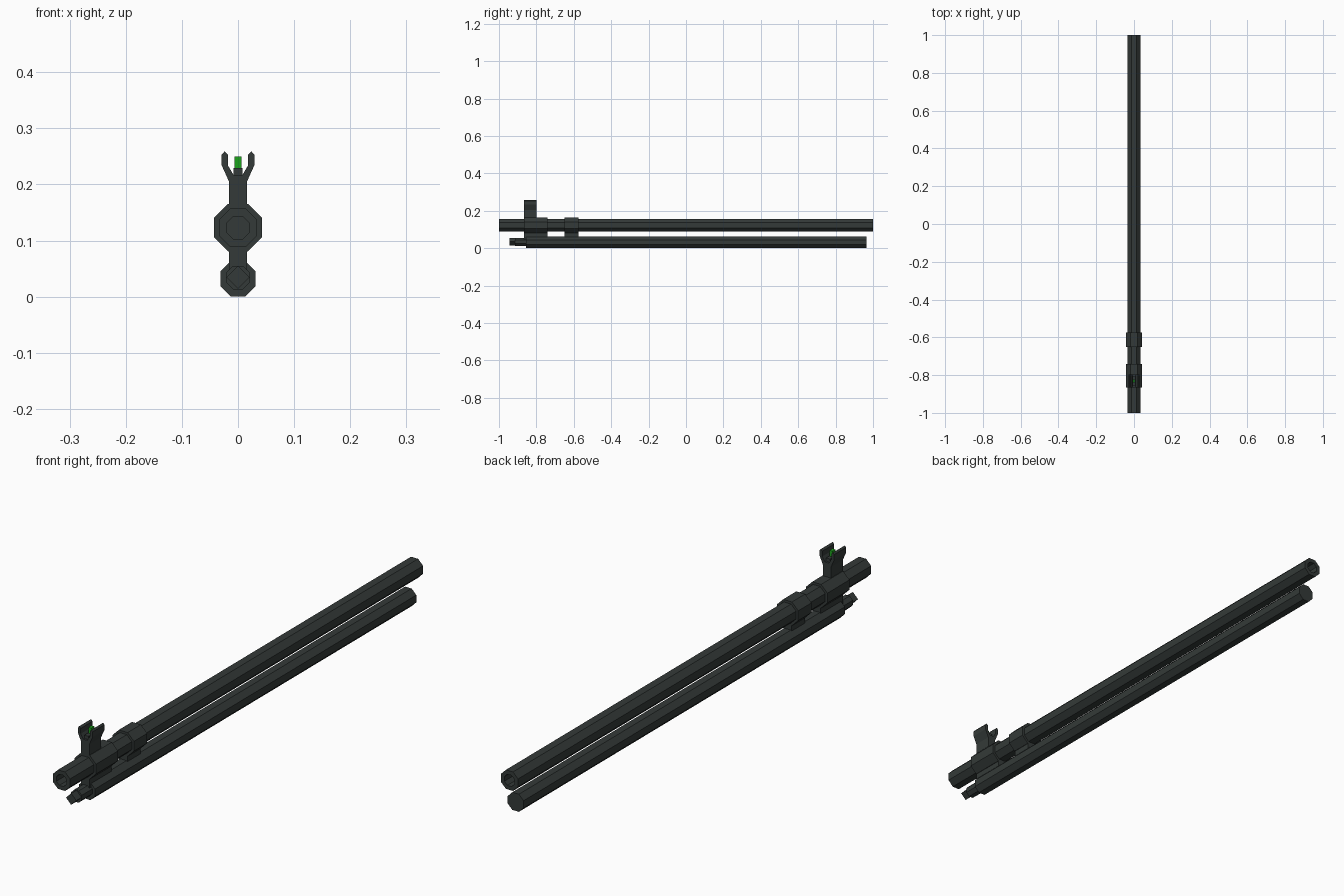
import bpy, bmesh, math

if "Cube" in bpy.data.objects:
    bpy.data.objects.remove(bpy.data.objects["Cube"], do_unlink=True)


def make_material(name, rgb):
    m = bpy.data.materials.new(name)
    m.use_nodes = True
    m.diffuse_color = (*rgb, 1)
    bsdf = next(n for n in m.node_tree.nodes if n.type == 'BSDF_PRINCIPLED')
    bsdf.inputs["Base Color"].default_value = (*rgb, 1)
    return m


STEEL = make_material("dark_steel", (0.034, 0.042, 0.040))
GREEN = make_material("sight_green", (0.012, 0.36, 0.012))


def ngon(apothem, z, sides=8, turn=0.5):
    """Regular polygon profile in (x, z); turn 0.5 puts a flat on top."""
    r = apothem / math.cos(math.pi / sides)
    return [(r * math.cos(2 * math.pi * (i + turn) / sides),
             z + r * math.sin(2 * math.pi * (i + turn) / sides))
            for i in range(sides)]


def mirrored(half):
    """Close a right-hand half profile with its mirror image."""
    return half + [(-x, z) for x, z in reversed(half)]


def box(hw, z0, z1):
    return [(hw, z0), (hw, z1), (-hw, z1), (-hw, z0)]


def loft(name, sections, mat=STEEL):
    """Skin equal-length (y, profile) sections along y and cap both ends."""
    bm = bmesh.new()
    rings = [[bm.verts.new((x, y, z)) for x, z in prof] for y, prof in sections]
    n = len(rings[0])
    for a, b in zip(rings, rings[1:]):
        for i in range(n):
            j = (i + 1) % n
            bm.faces.new((a[i], a[j], b[j], b[i]))
    bm.faces.new(rings[0])
    bm.faces.new(rings[-1])
    bmesh.ops.recalc_face_normals(bm, faces=bm.faces)
    me = bpy.data.meshes.new(name)
    bm.to_mesh(me)
    bm.free()
    me.materials.append(mat)
    ob = bpy.data.objects.new(name, me)
    bpy.context.collection.objects.link(ob)
    return ob


def prism(name, profile, y0, y1, mat=STEEL):
    return loft(name, [(y0, profile), (y1, profile)], mat)


BARREL_Z, TUBE_Z = 0.123, 0.032

# Barrel, with a blind bore sunk into each end
outer, bore = ngon(0.034, BARREL_Z), ngon(0.020, BARREL_Z)
loft("barrel", [(-0.9, bore), (-1, bore), (-1, outer),
                (1, outer), (1, bore), (0.9, bore)])

# Magazine tube and its stepped end plug
prism("magazine_tube", ngon(0.0315, TUBE_Z), -0.855, 0.965)
prism("tube_plug", ngon(0.021, TUBE_Z + 0.002), -0.915, -0.85)
prism("tube_plug_tip", ngon(0.0145, TUBE_Z + 0.003, 4, 0), -0.945, -0.91)

# Octagonal bands, each with a web down to the tube
for name, y0, y1 in (("front_band", -0.865, -0.74), ("rear_band", -0.65, -0.575)):
    prism(name, ngon(0.0425, BARREL_Z), y0, y1)
    prism(name + "_web", box(0.016, 0.045, 0.09), y0, y1)

# Forked front sight
fork = mirrored([(0.016, 0.155), (0.016, 0.205), (0.029, 0.234), (0.029, 0.253),
                 (0.024, 0.259), (0.018, 0.253), (0.018, 0.234), (0.008, 0.217)])
prism("front_sight_fork", fork, -0.865, -0.798)
prism("sight_post_base", box(0.008, 0.212, 0.229), -0.858, -0.805)
prism("sight_post", box(0.006, 0.228, 0.25), -0.838, -0.822, GREEN)
